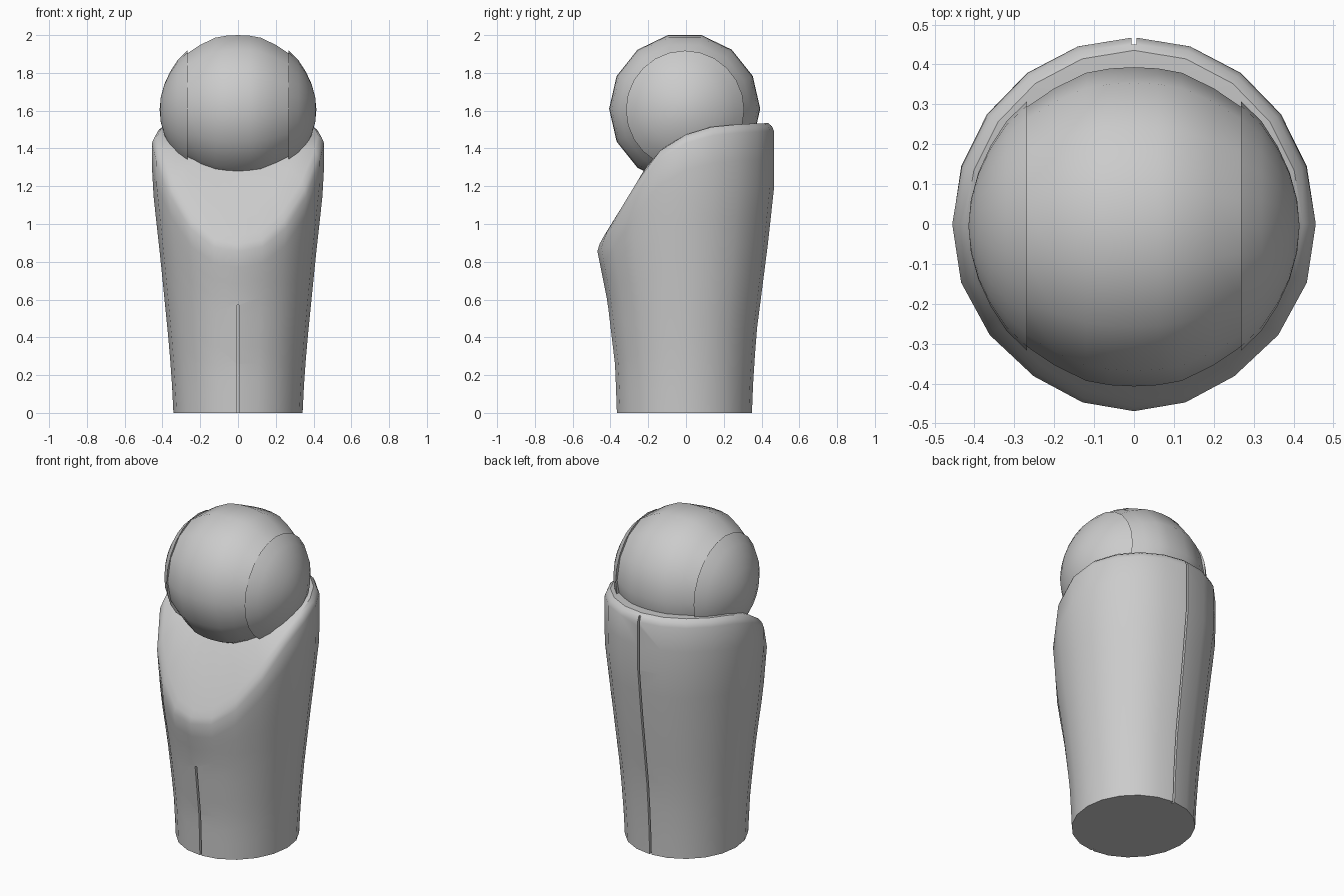
import bpy, bmesh
from math import sin, cos, pi, radians

cube = bpy.data.objects.get("Cube")
if cube:
    bpy.data.objects.remove(cube, do_unlink=True)

grey = bpy.data.materials.new("plain_grey")
grey.use_nodes = True
grey.diffuse_color = (0.6, 0.6, 0.6, 1)
grey.node_tree.nodes["Principled BSDF"].inputs["Base Color"].default_value = (0.6, 0.6, 0.6, 1)


def make(name, bm, smooth=True):
    bmesh.ops.recalc_face_normals(bm, faces=bm.faces)
    mesh = bpy.data.meshes.new(name)
    bm.to_mesh(mesh)
    bm.free()
    mesh.materials.append(grey)
    obj = bpy.data.objects.new(name, mesh)
    bpy.context.collection.objects.link(obj)
    if smooth:
        smooth_shade(obj)
    return obj


def smooth_shade(obj):
    bpy.ops.object.select_all(action='DESELECT')
    obj.select_set(True)
    bpy.context.view_layer.objects.active = obj
    bpy.ops.object.shade_smooth_by_angle(angle=radians(40))


def lerp(points, t):
    if t <= points[0][0]:
        return points[0][1]
    for (a, u), (b, v) in zip(points, points[1:]):
        if t <= b:
            return u + (v - u) * (t - a) / (b - a)
    return points[-1][1]


def loft(bm, rings):
    """Bridge rings of equal length; a one-point ring becomes a fan tip."""
    rows = [[bm.verts.new(p) for p in ring] for ring in rings]
    for a, b in zip(rows, rows[1:]):
        n = max(len(a), len(b))
        for i in range(n):
            j = (i + 1) % n
            if len(b) == 1:
                bm.faces.new((a[i], a[j], b[0]))
            else:
                bm.faces.new((a[i], a[j], b[j], b[i]))
    return rows


# Body outline by height: half width, front depth and back depth
WIDTH = [(0, .342), (.2, .352), (.41, .37), (.81, .41), (1.2, .453), (1.4, .457), (1.55, .45)]
FRONT = [(0, .367), (.25, .376), (.6, .418), (.86, .47), (1.3, .475)]
BACK = [(0, .35), (.2, .358), (.44, .376), (.89, .434), (1.2, .468), (1.47, .468)]
# Height of the sloped top by depth
TOP = [(-.47, .90), (-.43, .94), (-.225, 1.28), (-.16, 1.37), (-.05, 1.455),
       (.1, 1.51), (.3, 1.53), (.47, 1.535)]
SIDES = 20
DROP = .045


def outline(angle, z):
    depth = BACK if cos(angle) > 0 else FRONT
    return lerp(WIDTH, z) * sin(angle), lerp(depth, z) * cos(angle)


# Lower body with a scooped top
angles = [2 * pi * i / SIDES for i in range(SIDES)]
rims = []
for a in angles:
    z = 1.0
    for _ in range(30):
        z = (z + lerp(TOP, outline(a, z)[1]) - DROP) / 2
    rims.append(z)

rings = []
for k in range(11):
    rings.append([(*outline(a, r * k / 10), r * k / 10) for a, r in zip(angles, rims)])
for scale in (.975, .93, .75, .5, .25):
    ring = []
    for a, r in zip(angles, rims):
        x, y = outline(a, r)
        z = lerp(TOP, y * scale) - (DROP * .4 if scale > .95 else 0)
        ring.append((x * scale, y * scale, z))
    rings.append(ring)
rings.append([(0, 0, lerp(TOP, 0))])
bm = bmesh.new()
rows = loft(bm, rings)
bm.faces.new(rows[0])
body = make("body", bm, smooth=False)


# Seam grooves down the back and low on the front
def cut_groove(depth, side, top):
    bm = bmesh.new()
    rings = []
    for k in range(13):
        z = -.05 + (top + .05) * k / 12
        y = lerp(depth, z)
        inner, outer = side * (y - .018), side * (y + .04)
        rings.append([(-.006, inner, z), (.006, inner, z), (.006, outer, z), (-.006, outer, z)])
    rows = loft(bm, rings)
    bm.faces.new(rows[0])
    bm.faces.new(rows[-1])
    cutter = make("groove_cutter", bm, smooth=False)
    cutter.hide_render = True
    mod = body.modifiers.new("groove", 'BOOLEAN')
    mod.operation = 'DIFFERENCE'
    mod.solver = 'EXACT'
    mod.object = cutter
    bpy.context.view_layer.objects.active = body
    bpy.ops.object.modifier_apply(modifier=mod.name)
    bpy.data.objects.remove(cutter, do_unlink=True)


cut_groove(BACK, 1, 1.6)
cut_groove(FRONT, -1, .57)
smooth_shade(body)


# Parts turned around the sideways axis
def turned(name, profile, sides, centre_y, centre_z):
    bm = bmesh.new()
    rings = []
    for x, r in profile:
        if r == 0:
            rings.append([(x, centre_y, centre_z)])
        else:
            rings.append([(x, centre_y + r * cos(2 * pi * i / sides),
                           centre_z + r * sin(2 * pi * i / sides)) for i in range(sides)])
    rows = loft(bm, rings)
    bm.faces.new(rows[0])
    if len(rows[-1]) > 1:
        bm.faces.new(rows[-1])
    return make(name, bm)


# Ball joint
half = [(.06, .397), (.12, .386), (.2, .347), (.275, .296)]
ball = [(-x, r) for x, r in reversed(half)] + [(0, .4)] + half
turned("ball_joint", ball, 14, -.007, 1.61)

# Domed side caps
dome = [(.268, .313), (.32, .262), (.36, .2), (.39, .135), (.409, .065), (.415, 0)]
for name, side in (("left_cap", 1), ("right_cap", -1)):
    turned(name, [(side * x, r) for x, r in dome], 24, -.005, 1.605)
